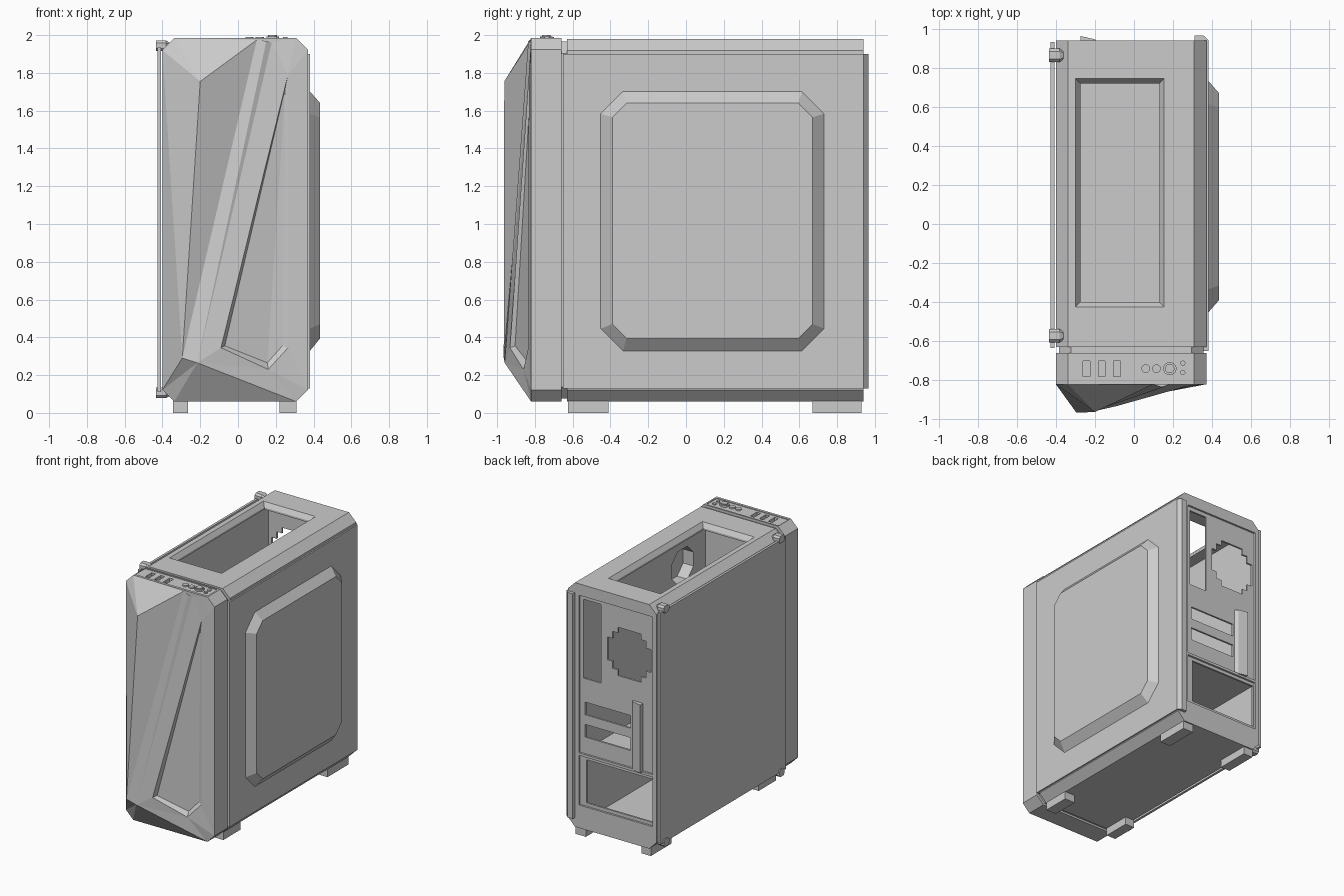
import bpy, bmesh, math
from mathutils import Vector

cube = bpy.data.objects.get("Cube")
if cube:
    bpy.data.objects.remove(cube, do_unlink=True)

GREY = (0.6, 0.6, 0.6, 1)
mat = bpy.data.materials.new("light grey")
mat.use_nodes = True
mat.diffuse_color = GREY
mat.node_tree.nodes["Principled BSDF"].inputs["Base Color"].default_value = GREY


def make(name, bm):
    me = bpy.data.meshes.new(name)
    bm.to_mesh(me)
    bm.free()
    me.materials.append(mat)
    ob = bpy.data.objects.new(name, me)
    bpy.context.scene.collection.objects.link(ob)
    return ob


def rect(u0, u1, v0, v1, c=0):
    """Rectangle outline, with corners cut by c."""
    if not c:
        return [(u0, v0), (u1, v0), (u1, v1), (u0, v1)]
    return [(u0 + c, v0), (u1 - c, v0), (u1, v0 + c), (u1, v1 - c),
            (u1 - c, v1), (u0 + c, v1), (u0, v1 - c), (u0, v0 + c)]


def circle(u, v, r, n=16):
    return [(u + r * math.cos(2 * math.pi * (i + .5) / n),
             v + r * math.sin(2 * math.pi * (i + .5) / n)) for i in range(n)]


def prism(name, axis, loop_a, a, b, loop_b=None):
    """Solid between an outline at a and an outline at b along an axis."""
    place = {"x": lambda u, v, d: (d, u, v),
             "y": lambda u, v, d: (u, d, v),
             "z": lambda u, v, d: (u, v, d)}[axis]
    bm = bmesh.new()
    va = [bm.verts.new(place(u, v, a)) for u, v in loop_a]
    vb = [bm.verts.new(place(u, v, b)) for u, v in (loop_b or loop_a)]
    bm.faces.new(va)
    bm.faces.new(vb)
    n = len(va)
    for i in range(n):
        j = (i + 1) % n
        bm.faces.new((va[i], va[j], vb[j], vb[i]))
    bmesh.ops.recalc_face_normals(bm, faces=bm.faces)
    return make(name, bm)


def cut(ob, *args):
    """Subtract a prism from an object."""
    cutter = prism("cutter", *args)
    mod = ob.modifiers.new("cut", "BOOLEAN")
    mod.operation = "DIFFERENCE"
    mod.solver = "EXACT"
    mod.object = cutter
    bpy.context.view_layer.update()
    deps = bpy.context.evaluated_depsgraph_get()
    me = bpy.data.meshes.new_from_object(ob.evaluated_get(deps))
    ob.modifiers.clear()
    ob.data = me
    bpy.data.objects.remove(cutter, do_unlink=True)


# Chassis: chamfered tube with an upper bay and a power supply bay
chassis = prism("chassis", "y", rect(-.4, .37, .06, 1.98, .062), -.63, .94)
cut(chassis, "y", rect(-.37, .25, .66, 1.93), -.6, .91)
cut(chassis, "y", rect(-.37, .25, .11, .62), -.6, .91)

# Top opening with a sloped rim
cut(chassis, "z", rect(-.275, .13, -.4, .72), 1.9, 1.96)
cut(chassis, "z", rect(-.275, .13, -.4, .72), 1.945, 1.981,
    rect(-.3, .155, -.425, .745))

# Recessed back panels and their openings
for z0, z1 in ((.65, 1.89), (.24, .63)):
    cut(chassis, "y", rect(-.365, .275, z0, z1), .925, .96)
openings = [rect(.09, .245, 1.24, 1.86),
            rect(-.165, .23, .955, 1.055), rect(-.165, .23, .78, .88),
            rect(-.355, .22, .265, .605)]
for w, h in ((.19, .09), (.1, .19), (.145, .145)):
    openings.append(rect(-.155 - w, -.155 + w, 1.53 - h, 1.53 + h))
for outline in openings:
    cut(chassis, "y", outline, .88, 1)

# Eight-sided cutout in the inner tray
cut(chassis, "x", rect(-.45, -.18, 1.52, 1.78, .075), .2, .34)

# Slot cover on the back
prism("slot_cover", "z", [(-.275, .92), (-.175, .92), (-.2, .945), (-.275, .962)],
      .645, 1.18)

# Left-hand cover (+x) with raised chamfered bulge and rear lip
prism("bulged_side_panel", "x", rect(-.65, .94, .13, 1.9), .35, .381)
prism("side_panel_lip", "z", [(.31, .93), (.381, .93), (.381, .94), (.355, .965), (.31, .965)],
      .13, 1.9)
prism("side_bulge", "x", rect(-.455, .735, .325, 1.705, .12), .378, .435,
      rect(-.39, .67, .395, 1.64, .075))

# Flat side panel (-x) held by four knobs
prism("flat_side_panel", "x", rect(-.635, .93, .11, 1.935), -.427, -.408)
for y in (-.572, .863):
    for z in (.107, 1.943):
        prism("panel_knob", "x", rect(y - .034, y + .034, z - .028, z + .028, .014), -.435, -.38)
        prism("knob_stem", "x", rect(y - .034, y + .034, z - .028, z + .028, .014), -.38, -.36,
              rect(y - .02, y + .02, z - .016, z + .016, .008))

# Feet
for x0, x1 in ((-.345, -.265), (.22, .31)):
    for y0, y1 in ((-.625, -.41), (.67, .93)):
        prism("foot", "z", rect(x0, x1, y0, y1), 0, .07)

# Front frame, joined to the chassis by a narrower neck
prism("front_neck", "y", rect(-.385, .355, .075, 1.965, .062), -.67, -.62)
frame = prism("front_frame", "y", rect(-.4, .37, .06, 1.985, .062), -.82, -.66)
cut(frame, "z", rect(-.338, .295, -.8, -.672, .012), 1.979, 2.02)
for x in (-.243, -.165, -.087):
    cut(frame, "z", rect(x - .017, x + .017, -.78, -.7), 1.94, 2.02)

# Sockets and buttons on the front frame
for x, y, r, top in ((.06, -.74, .022, 1.99), (.115, -.74, .022, 1.99),
                     (.183, -.74, .034, 1.992), (.183, -.74, .024, 2.0),
                     (.25, -.712, .013, 1.99), (.25, -.76, .013, 1.99)):
    prism("top_button", "z", circle(x, y, r), 1.975, top)

# Faceted front fascia: corners are placed one by one, then joined into facets
bm = bmesh.new()


def corner(x, z, y=-.82):
    return bm.verts.new((x, y, z))


# Rim on the frame
left_top, top_left = corner(-.4, 1.92), corner(-.338, 1.985)
top_right, right_top = corner(.308, 1.985), corner(.37, 1.92)
right_low, low_right = corner(.37, .122), corner(.308, .06)
low_left, left_low = corner(-.338, .06), corner(-.4, .122)
# Diagonal strip and the points that stand furthest forward
strip_top, strip_end = corner(.1, 1.975), corner(.178, 1.96)
strip_mid = corner(.15, 1.968, -.835)
peak = corner(-.2, 1.755, -.962)
nose, chin = corner(-.295, .29, -.965), corner(-.215, .265, -.96)
# Outer and inner edge of the sunken wedge
outer = [corner(.265, 1.79, -.832), corner(.265, .345, -.835),
         corner(.16, .23, -.86), corner(-.09, .345, -.932)]
inner = [corner(.25, 1.72, -.823), corner(.235, .355, -.823),
         corner(.155, .265, -.835), corner(-.07, .355, -.905)]
apex, heel, toe, tip = outer

facets = [
    (left_top, top_left, peak), (top_left, strip_top, peak),
    (left_top, peak, nose), (left_top, nose, left_low),
    (peak, strip_top, nose), (strip_top, strip_mid, chin, nose),
    (strip_mid, strip_end, chin), (strip_end, apex, tip, chin),
    (strip_end, top_right, apex), (top_right, right_top, apex),
    (right_top, right_low, heel, apex), (right_low, toe, heel),
    (right_low, low_right, toe), (chin, tip, toe),
    (chin, toe, low_right), (chin, low_right, low_left),
    (chin, low_left, left_low), (nose, chin, left_low),
    inner[:3], (inner[0], inner[2], inner[3])]
for i in range(4):
    j = (i + 1) % 4
    facets.append((outer[i], outer[j], inner[j], inner[i]))
for facet in facets:
    bm.faces.new(facet)
bm.normal_update()
for f in bm.faces:
    if f.normal.dot(Vector((0, -1, 0))) < 0:
        f.normal_flip()
make("faceted_fascia", bm)
